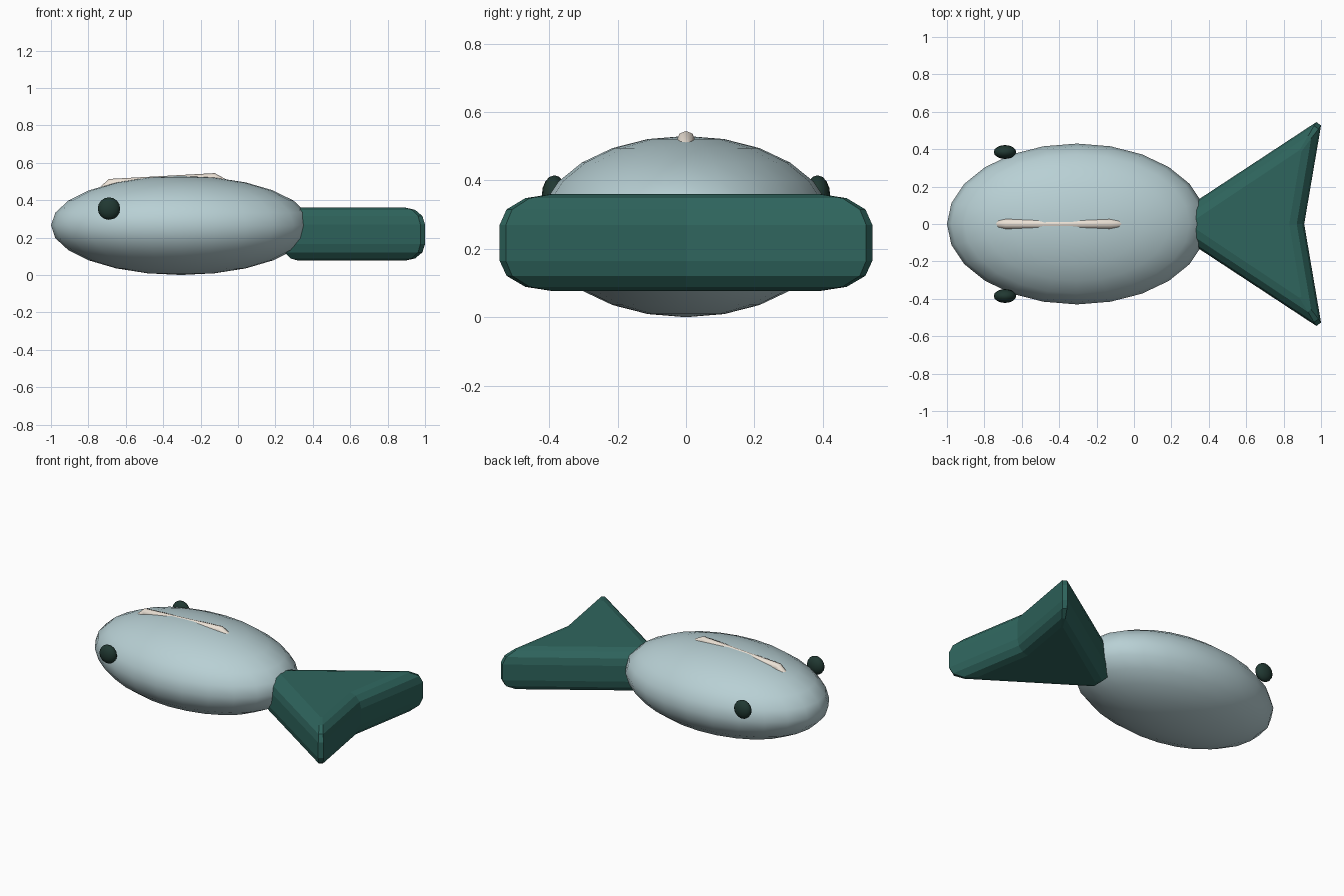
import bpy, bmesh, math

if "Cube" in bpy.data.objects:
    bpy.data.objects.remove(bpy.data.objects["Cube"])


def paint(ob, name, rgb):
    mat = bpy.data.materials.get(name) or bpy.data.materials.new(name)
    mat.diffuse_color = (*rgb, 1)
    mat.use_nodes = True
    mat.node_tree.nodes["Principled BSDF"].inputs["Base Color"].default_value = mat.diffuse_color
    ob.data.materials.append(mat)


def ellipsoid(name, loc, size, segments, rings, mat, rgb):
    bpy.ops.mesh.primitive_uv_sphere_add(segments=segments, ring_count=rings, location=loc)
    ob = bpy.context.object
    ob.name = name
    ob.scale = size
    bpy.ops.object.transform_apply(location=False, rotation=False, scale=True)
    bpy.ops.object.shade_smooth()
    paint(ob, mat, rgb)
    return ob


# Body
ellipsoid("body", (-0.305, 0, 0.265), (0.695, 0.43, 0.265), 24, 12,
          "pale_blue", (0.48, 0.63, 0.66))

# Eyes
for side, label in ((-1, "right"), (1, "left")):
    ellipsoid("eye_" + label, (-0.69, side * 0.385, 0.355), (0.06, 0.037, 0.06), 16, 8,
              "dark_green", (0.015, 0.04, 0.032))


# Tail: forked outline with a rounded rim, lofted between outer and inset outlines
def mirrored(half, notch):
    return half + [notch] + [(x, -y) for x, y in reversed(half)]


outer = mirrored([(0.24, 0.062), (0.975, 0.545), (1.0, 0.527)], (0.91, 0))
inner = mirrored([(0.32, 0.019), (0.885, 0.395), (0.895, 0.388)], (0.83, 0))
angles = [math.radians(a) for a in (0, 30, 60, 90)]
levels = [(0.165 - 0.088 * math.sin(a), 1 - math.cos(a)) for a in reversed(angles)]
levels += [(0.27 + 0.09 * math.sin(a), 1 - math.cos(a)) for a in angles]

bm = bmesh.new()
loops = []
for z, t in levels:
    loops.append([bm.verts.new((a[0] + (b[0] - a[0]) * t, a[1] + (b[1] - a[1]) * t, z))
                  for a, b in zip(outer, inner)])
n = len(outer)
for low, high in zip(loops, loops[1:]):
    for i in range(n):
        j = (i + 1) % n
        bm.faces.new((low[i], low[j], high[j], high[i]))
bm.faces.new(loops[0])
bm.faces.new(loops[-1])
bmesh.ops.recalc_face_normals(bm, faces=bm.faces)
mesh = bpy.data.meshes.new("tail")
bm.to_mesh(mesh)
bm.free()
tail = bpy.data.objects.new("tail", mesh)
bpy.context.collection.objects.link(tail)
paint(tail, "green", (0.028, 0.13, 0.11))

# Back ridge: a thin tube half sunk into the body
curve = bpy.data.curves.new("back_ridge", "CURVE")
curve.dimensions = "3D"
curve.bevel_depth = 0.027
curve.bevel_resolution = 2
curve.use_fill_caps = True
spline = curve.splines.new("POLY")
path = [(-0.745, 0.435, 0.8), (-0.68, 0.488, 1), (-0.13, 0.518, 1), (-0.07, 0.49, 0.8)]
spline.points.add(len(path) - 1)
for p, (x, z, r) in zip(spline.points, path):
    p.co = (x, 0, z, 1)
    p.radius = r
ridge = bpy.data.objects.new("back_ridge", curve)
bpy.context.collection.objects.link(ridge)
paint(ridge, "cream", (0.84, 0.76, 0.67))
